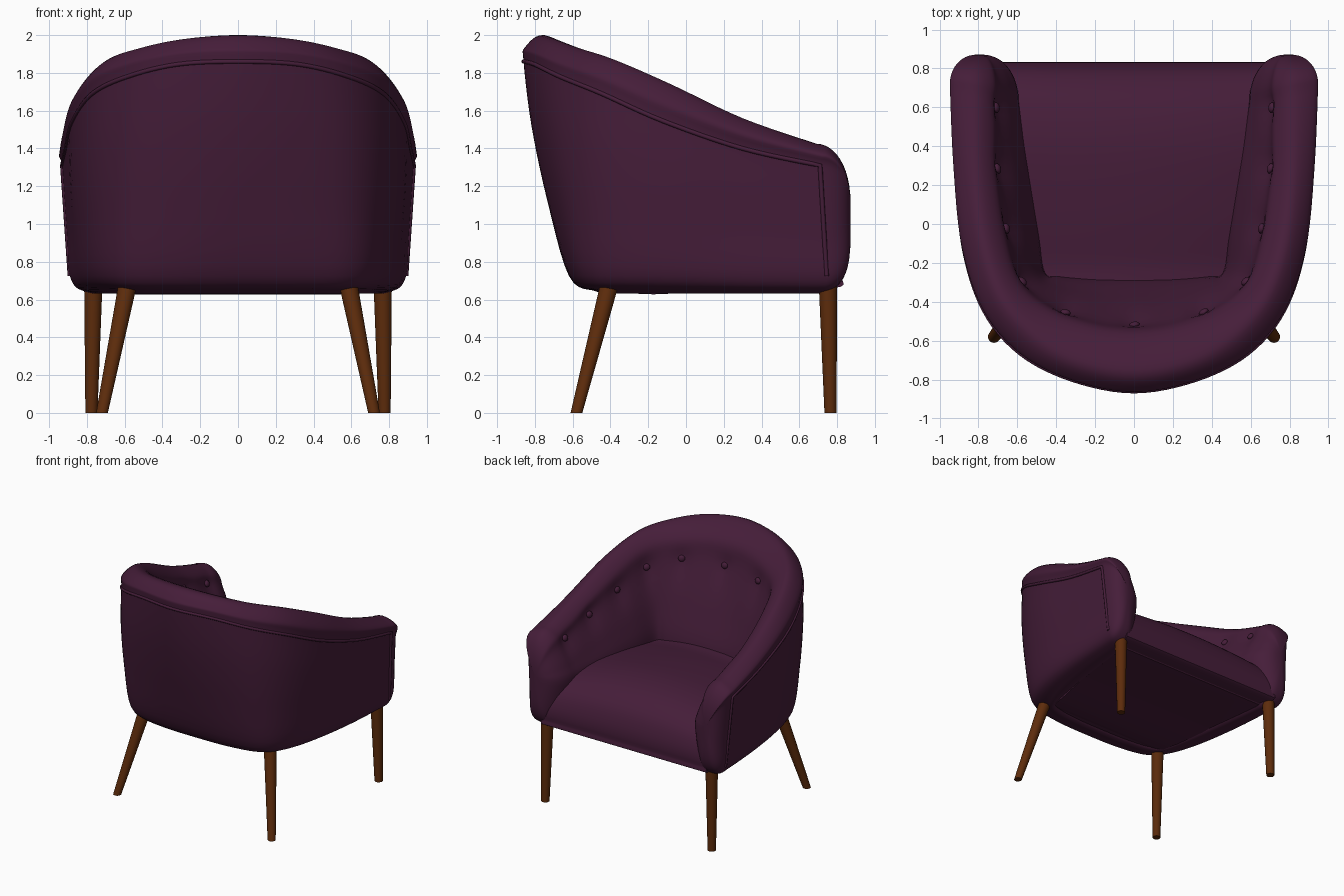
import bpy, bmesh, math
from mathutils import Vector as V

cube = bpy.data.objects.get("Cube")
if cube:
    bpy.data.objects.remove(cube)


def material(name, rgb, rough):
    m = bpy.data.materials.new(name)
    m.use_nodes = True
    m.diffuse_color = (*rgb, 1)
    bsdf = m.node_tree.nodes["Principled BSDF"]
    bsdf.inputs["Base Color"].default_value = (*rgb, 1)
    bsdf.inputs["Roughness"].default_value = rough
    return m


fabric = material("plum_fabric", (0.06, 0.0125, 0.041), 0.8)
wood = material("brown_wood", (0.11, 0.025, 0.0035), 0.5)


def catmull(pts, n, cyclic=False):
    """Smooth curve through pts with n steps per span."""
    out, k = [], len(pts)
    for i in range(k if cyclic else k - 1):
        if cyclic:
            a, b, c, d = (pts[(i + j) % k] for j in (-1, 0, 1, 2))
        else:
            a, b, c, d = (pts[min(max(i + j, 0), k - 1)] for j in (-1, 0, 1, 2))
        for s in range(n):
            t = s / n
            out.append(b + (c - a) * (t / 2) + (a * 2 - b * 5 + c * 4 - d) * (t * t / 2)
                       + (b * 3 - a - c * 3 + d) * (t ** 3 / 2))
    return out if cyclic else out + [pts[-1].copy()]


def finish(name, bm, mat, angle=50):
    bmesh.ops.recalc_face_normals(bm, faces=bm.faces)
    me = bpy.data.meshes.new(name)
    bm.to_mesh(me)
    bm.free()
    me.materials.append(mat)
    ob = bpy.data.objects.new(name, me)
    bpy.context.collection.objects.link(ob)
    bpy.ops.object.select_all(action="DESELECT")
    ob.select_set(True)
    bpy.context.view_layer.objects.active = ob
    bpy.ops.object.shade_smooth_by_angle(angle=math.radians(angle))
    return ob


def loft(rings):
    """Skin closed rings and cap both ends."""
    bm = bmesh.new()
    rows = [[bm.verts.new(p) for p in r] for r in rings]
    for a, b in zip(rows, rows[1:]):
        for i in range(len(a)):
            j = (i + 1) % len(a)
            bm.faces.new((a[i], a[j], b[j], b[i]))
    bm.faces.new(rows[0])
    bm.faces.new(rows[-1])
    return bm


def tube(name, pts, radius, mat):
    cu = bpy.data.curves.new(name, "CURVE")
    cu.dimensions = "3D"
    cu.bevel_depth = radius
    cu.bevel_resolution = 2
    cu.use_fill_caps = True
    sp = cu.splines.new("POLY")
    sp.points.add(len(pts) - 1)
    for q, p in zip(sp.points, pts):
        q.co = (*p, 1)
    cu.materials.append(mat)
    ob = bpy.data.objects.new(name, cu)
    bpy.context.collection.objects.link(ob)


def section(base, pipe, crest, mid, seat):
    """Wall cross-section: outside up, over the rim, inside down."""
    base, pipe, crest, mid, seat = map(V, ((*base, 0.725), pipe, crest, mid, (*seat, 1.0)))
    out = V((base.x - seat.x, base.y - seat.y, 0)).normalized()
    back = min(1, max(0, 0.4 - base.y))
    bulge = out * 0.03 * back
    shoulder = pipe.lerp(crest, 0.17)
    shoulder.z = pipe.z + 0.55 * (crest.z - pipe.z)
    inner = crest.lerp(mid, 0.75)
    inner.z = crest.z + 0.36 * (mid.z - crest.z)
    under = base - out * (0.07 + 0.06 * back)
    under.z = 0.648
    foot = seat.lerp(base, 0.3)
    foot.z = 0.665
    return [under, base, base.lerp(pipe, 0.35) + bulge, base.lerp(pipe, 0.7) + bulge,
            pipe, shoulder + out * (0.032 - 0.022 * back), crest, inner, mid,
            mid.lerp(seat, 0.5) - out * 0.02, seat, foot]


# Half of the wall, from back centre to arm front: base, piping, crest, tuft line, seat line
half = [section(*s) for s in (
    ((0, -.62), (0, -.86, 1.86), (0, -.75, 2.0), (0, -.505, 1.7), (0, -.28)),
    ((.33, -.605), (.32, -.80, 1.845), (.28, -.70, 1.98), (.2, -.485, 1.7), (.2, -.28)),
    ((.585, -.545), (.585, -.665, 1.78), (.5, -.58, 1.935), (.42, -.41, 1.67), (.38, -.27)),
    ((.725, -.39), (.77, -.445, 1.69), (.68, -.38, 1.87), (.57, -.28, 1.62), (.46, -.25)),
    ((.815, -.1), (.875, -.12, 1.545), (.78, -.08, 1.74), (.64, -.04, 1.51), (.49, -.05)),
    ((.865, .3), (.91, .3, 1.4), (.82, .3, 1.56), (.69, .3, 1.4), (.54, .3)),
    ((.89, .745), (.93, .71, 1.31), (.82, .69, 1.425), (.69, .66, 1.29), (.595, .63)))]


def flip(pts):
    return [V((-p.x, p.y, p.z)) for p in pts]


stations = [flip(s) for s in half[:0:-1]] + half
columns = [catmull(list(c), 6) for c in zip(*stations)]
rings = [catmull(list(r), 5, True) for r in zip(*columns)]


# Rounded arm fronts, fuller towards the bottom
def dome(ring):
    mid = sum(ring, V()) / len(ring)
    out = []
    for k in range(1, 13):
        a = math.pi / 2 * k / 12.3
        s, rest = math.cos(a) ** 0.85, 1 - math.sin(a)
        out.append([V((mid.x + (p.x - mid.x) * s, 0.872 + (p.y - 0.872) * rest,
                       mid.z + (p.z - mid.z) * (s if p.z > mid.z else s ** 0.5)))
                    for p in ring])
    return out


bm = loft(dome(rings[0])[::-1] + rings + dome(rings[-1]))

# Tufting pulled in around each button
spots = [V(p) for p in ((.70, .6, 1.33), (.69, .29, 1.41), (.645, -.02, 1.51),
                        (.57, -.29, 1.62), (.35, -.44, 1.69))]
spots += flip(spots) + [V((0, -.505, 1.7))]
bmesh.ops.recalc_face_normals(bm, faces=bm.faces)
bm.normal_update()
for v in bm.verts:
    for s in spots:
        d = v.co - s
        if d.z < 0:
            d.z *= 0.3
        v.co -= v.normal * 0.02 * math.exp(-(d.length / 0.06) ** 2)
shell = finish("upholstered_shell", bm, fabric, 60)

# Buttons seated on the inside of the shell
for i, s in enumerate(spots):
    _, loc, nor, _ = shell.closest_point_on_mesh(s)
    bm = bmesh.new()
    bmesh.ops.create_uvsphere(bm, u_segments=16, v_segments=8, radius=0.027)
    turn = nor.to_track_quat("Z", "Y")
    for v in bm.verts:
        v.co.z *= 0.6
        v.co = turn @ v.co + loc + nor * 0.006
    finish(f"button_{i + 1}", bm, fabric)

# Piping below the rim and down the front edge of each arm
edge = catmull([c[-1] for c in columns[1:5]], 6)
tube("rim_piping", flip(edge)[:-1] + columns[4] + edge[-2::-1], 0.012, fabric)

# Seat cushion with a rolled front
profile = catmull([V((0, y, z)) for y, z in (
    (-.42, .66), (-.42, 1.05), (-.2, 1.085), (.1, 1.12), (.4, 1.13), (.62, 1.085),
    (.76, .985), (.822, .85), (.828, .72), (.78, .66), (.3, .65))], 5, True)
slices = []
for k in range(21):
    u = k / 10 - 1
    slices.append([V((u * (0.62 + 0.18 * p.y), p.y,
                      p.z - 0.05 * u * u * max(0, p.z - 0.7) / 0.35)) for p in profile])
finish("seat_cushion", loft(slices), fabric)

# Underside cover
bm = loft([[V((p.x * s, p.y * s + 0.01, z)) for p in columns[0]]
           for s, z in ((1, 0.665), (0.97, 0.648), (0.93, 0.645))])
finish("underside_cover", bm, fabric, 30)


# Tapered legs
def leg(name, top, foot, r_top, r_foot):
    circle = [V((math.cos(a), math.sin(a), 0)) for a in (math.tau * i / 24 for i in range(24))]
    levels = [(V(foot), r_foot), (V(top), r_top)]
    finish(name, loft([[c + q * r for q in circle] for c, r in levels]), wood)


for side, sx in (("left", 1), ("right", -1)):
    leg(f"back_leg_{side}", (sx * .58, -.40, .7), (sx * .72, -.58, 0), .05, .031)
    leg(f"front_leg_{side}", (sx * .765, .75, .75), (sx * .776, .765, 0), .05, .032)
